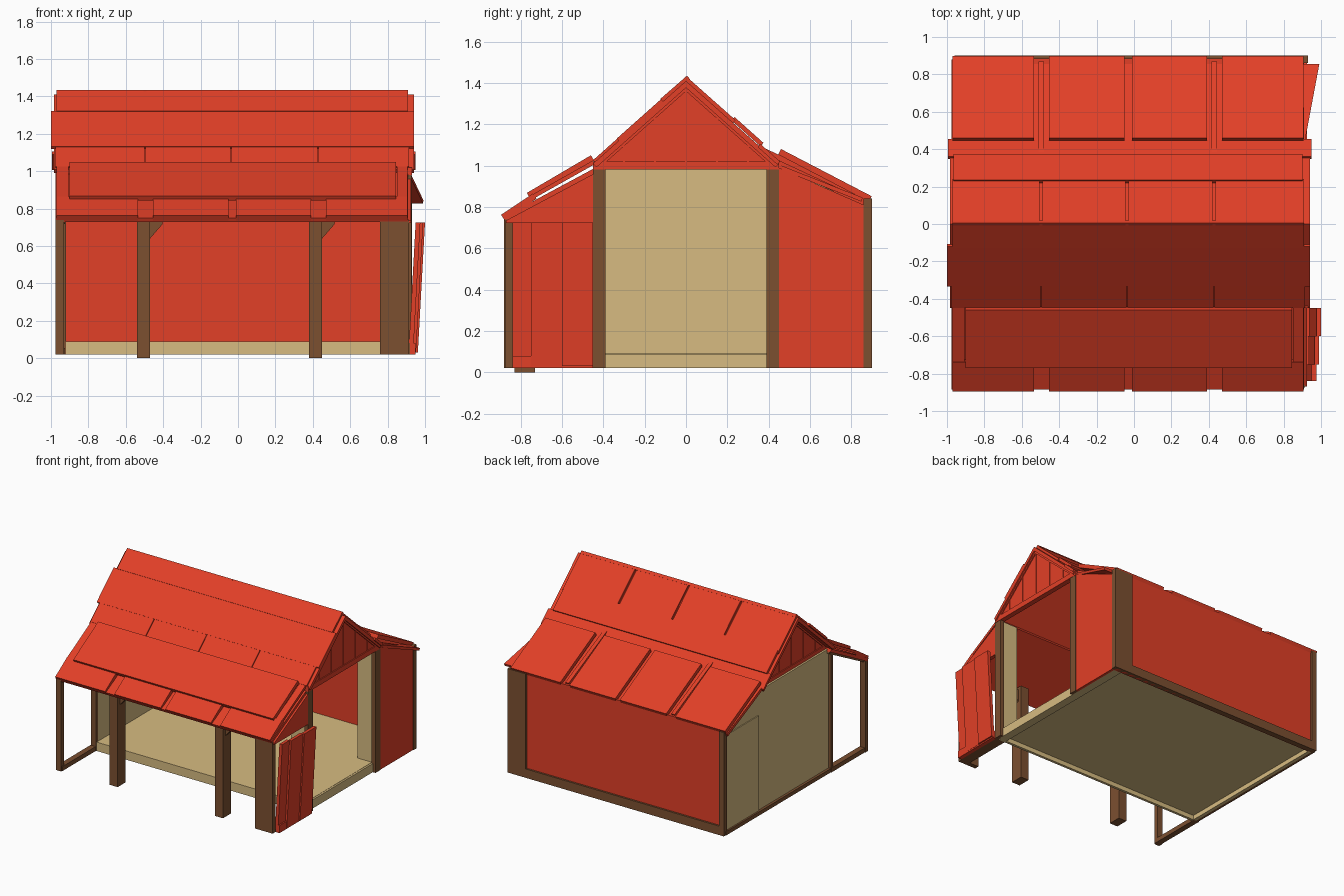
import bpy, bmesh
from mathutils import Vector

if "Cube" in bpy.data.objects:
    bpy.data.objects.remove(bpy.data.objects["Cube"])


def material(name, rgb):
    m = bpy.data.materials.new(name)
    m.diffuse_color = (*rgb, 1)
    m.use_nodes = True
    m.node_tree.nodes["Principled BSDF"].inputs["Base Color"].default_value = m.diffuse_color
    return m


RED = material("red_boards", (0.76, 0.05, 0.02))
BEIGE = material("pale_wood", (0.68, 0.5, 0.22))
BROWN = material("dark_timber", (0.2, 0.08, 0.03))


def prism(name, x0, x1, pts, mat, lean=0.0):
    """Extrude a (y, z) outline along x; lean shifts x outward with height."""
    bm = bmesh.new()
    a = [bm.verts.new((x0 + lean * z, y, z)) for y, z in pts]
    b = [bm.verts.new((x1 + lean * z, y, z)) for y, z in pts]
    bm.faces.new(a)
    bm.faces.new(b[::-1])
    n = len(pts)
    for i in range(n):
        j = (i + 1) % n
        bm.faces.new((a[i], b[i], b[j], a[j]))
    bmesh.ops.recalc_face_normals(bm, faces=bm.faces)
    me = bpy.data.meshes.new(name)
    bm.to_mesh(me)
    bm.free()
    me.materials.append(mat)
    ob = bpy.data.objects.new(name, me)
    bpy.context.collection.objects.link(ob)
    return ob


def box(name, x0, x1, y0, y1, z0, z1, mat, lean=0.0):
    return prism(name, x0, x1, [(y0, z0), (y1, z0), (y1, z1), (y0, z1)], mat, lean)


def slab(name, x0, x1, p, q, t, mat=RED):
    """Sloping board whose top runs from p to q in (y, z)."""
    p, q = Vector(p), Vector(q)
    d = (q - p).normalized()
    n = Vector((-d.y, d.x))
    if n.y > 0:
        n = -n
    return prism(name, x0, x1, [tuple(v) for v in (p, q, q + n * t, p + n * t)], mat)


# floor with front skirt, sills
box("floor", -0.925, 0.89, -0.43, 0.855, 0.055, 0.09, BEIGE)
box("floor_front_skirt", -0.93, 0.89, -0.45, -0.43, 0.02, 0.09, BEIGE)
box("right_sill", 0.84, 0.905, -0.43, 0.855, 0.02, 0.088, BEIGE)
box("right_front_sill", 0.84, 0.92, -0.84, -0.45, 0.02, 0.08, BROWN)
box("back_sill", -0.95, 0.925, 0.86, 0.9, 0.02, 0.09, BROWN)
box("left_sill", -0.965, -0.945, -0.43, 0.88, 0.02, 0.05, BROWN)

# back wall and corner posts
box("back_wall", -0.925, 0.905, 0.855, 0.885, 0.02, 0.84, RED)
box("back_left_post", -0.96, -0.92, 0.86, 0.9, 0.02, 0.84, BROWN)
box("back_right_post", 0.77, 0.93, 0.86, 0.9, 0.02, 0.84, BROWN)
box("front_right_post", 0.76, 0.915, -0.875, -0.84, 0.02, 0.74, BROWN)

# left wall: centre panel, rear bay and a thin rear overlay
box("left_centre_wall", -0.945, -0.92, -0.43, 0.45, 0.02, 0.99, BEIGE)
prism("left_rear_wall", -0.945, -0.92,
      [(0.45, 0.02), (0.86, 0.02), (0.86, 0.82), (0.45, 1.0)], BEIGE)
box("left_rear_panel", -0.952, -0.945, 0.45, 0.86, 0.05, 0.80, BEIGE)

# open frame at the front left
box("left_frame_front_post", -0.975, -0.93, -0.88, -0.845, 0.02, 0.74, BROWN)
box("left_frame_back_post", -0.965, -0.92, -0.455, -0.43, 0.02, 0.98, BROWN)
box("left_frame_sill", -0.97, -0.925, -0.87, -0.43, 0.02, 0.055, BROWN)
slab("left_frame_top", -0.965, -0.925, (-0.42, 0.99), (-0.88, 0.745), 0.03, BROWN)

# right end: doorway posts with linings, rear panel, front triangle
for side, s in (("front", -1), ("back", 1)):
    y0, y1 = sorted((0.39 * s, 0.45 * s))
    box(f"doorway_{side}_post", 0.895, 0.928, y0, y1, 0.02, 0.98, BROWN)
    y0, y1 = sorted((0.40 * s, 0.43 * s))
    box(f"doorway_{side}_lining", 0.765, 0.895, y0, y1, 0.09, 0.98, BEIGE)
prism("right_rear_wall", 0.905, 0.925,
      [(0.45, 0.02), (0.86, 0.02), (0.86, 0.81), (0.45, 0.99)], RED)
prism("right_front_triangle", 0.895, 0.925,
      [(-0.41, 0.722), (-0.87, 0.722), (-0.87, 0.735), (-0.41, 0.98)], RED)

# flared wedge board under the rear right eave
flap = slab("flared_eave_board", 0.89, 0.915, (0.45, 1.005), (0.855, 0.845), 0.02)
for v in flap.data.vertices:
    if v.co.x > 0.9:
        v.co.x += 0.075 * (v.co.y - 0.45) / 0.4

# leaning boarded door at the front right
for i, (y0, y1, dx) in enumerate([(-0.84, -0.75, -0.015), (-0.75, -0.6, 0.0),
                                  (-0.6, -0.45, 0.01)]):
    box(f"door_board_{i}", 0.925 + dx, 0.95 + dx, y0, y1, 0.03, 0.725, RED, 0.055)
box("door_bottom_rail", 0.92, 0.95, -0.84, -0.45, 0.02, 0.08, RED)

# porch posts with braces
for i, x in enumerate((-0.505, 0.415)):
    box(f"porch_post_{i}", x - 0.035, x + 0.035, -0.83, -0.73, 0, 0.76, BROWN)
    brace = box(f"porch_brace_{i}", x + 0.035, x + 0.105, -0.80, -0.76, 0.64, 0.74, BROWN)
    for v in brace.data.vertices:
        if v.co.z < 0.7 and v.co.x > x + 0.05:
            v.co.x, v.co.z = x + 0.10, 0.715

# gables with battens and rake boards
for side, s in (("left", -1), ("right", 1)):
    def span(a, b):
        return sorted((a * s, b * s))
    prism(f"{side}_gable", *span(0.90, 0.922), [(-0.43, 0.99), (0.43, 0.99), (0, 1.39)], RED)
    for i in range(5):
        y = -0.3 + 0.15 * i
        box(f"{side}_gable_batten_{i}", *span(0.92, 0.926), y - 0.006, y + 0.006, 1.01,
            1.38 - 0.89 * abs(y), RED)
    box(f"{side}_gable_beam", *span(0.89, 0.93), -0.45, 0.45, 0.98, 1.02, RED)
    for f in (-1, 1):
        slab(f"{side}_rake_{f}", *span(0.89, 0.93), (0, 1.40), (0.44 * f, 1.01), 0.03)

# column edges of the roof panels
COLS = [(-0.97, -0.505), (-0.49, -0.045), (-0.03, 0.42), (0.435, 0.91)]
WIDE = [(-0.97, -0.535), (-0.455, -0.05), (-0.01, 0.39), (0.47, 0.905)]

# main roof, both slopes
for f, side in ((-1, "front"), (1, "back")):
    slab(f"{side}_main_roof", -0.985, 0.94, (0, 1.41), (0.45 * f, 1.01), 0.025)
slab("front_ridge_board", -0.97, 0.91, (0.005, 1.435), (-0.125, 1.322), 0.022)
slab("front_middle_board", -1.0, 0.94, (-0.12, 1.322), (-0.335, 1.131), 0.018)
slab("back_lower_board", -0.965, 0.90, (0.235, 1.235), (0.375, 1.11), 0.022)
slab("back_eave_board", -0.995, 0.95, (0.36, 1.105), (0.455, 1.02), 0.02)
for i, (a, b) in enumerate(COLS):
    slab(f"front_eave_panel_{i}", a - 0.005, b + 0.005, (-0.32, 1.142), (-0.45, 1.026), 0.02)
    slab(f"back_upper_panel_{i}", a, b, (0.0, 1.433), (0.24, 1.22), 0.022)

# front lean-to roof
slab("front_leanto_base", -0.975, 0.91, (-0.42, 1.0), (-0.885, 0.75), 0.025)
slab("front_leanto_upper_board", -0.90, 0.845, (-0.46, 1.05), (-0.77, 0.868), 0.03)
for i, (a, b) in enumerate(WIDE):
    slab(f"front_leanto_panel_{i}", a, b, (-0.74, 0.865), (-0.895, 0.762), 0.03)
for i, (a, b) in enumerate(((-0.97, -0.905), (0.85, 0.905))):
    slab(f"front_leanto_edge_{i}", a, b, (-0.45, 1.025), (-0.77, 0.845), 0.02)

# back lean-to roof
slab("back_leanto_base", -0.975, 0.91, (0.44, 1.03), (0.88, 0.825), 0.025)
for i, (a, b) in enumerate(WIDE):
    slab(f"back_leanto_panel_{i}", a, b, (0.46, 1.08), (0.898, 0.852), 0.03)
for i, x in enumerate((-0.495, 0.43)):
    slab(f"back_leanto_batten_{i}", x - 0.015, x + 0.015, (0.38, 1.085), (0.87, 0.85), 0.03)
